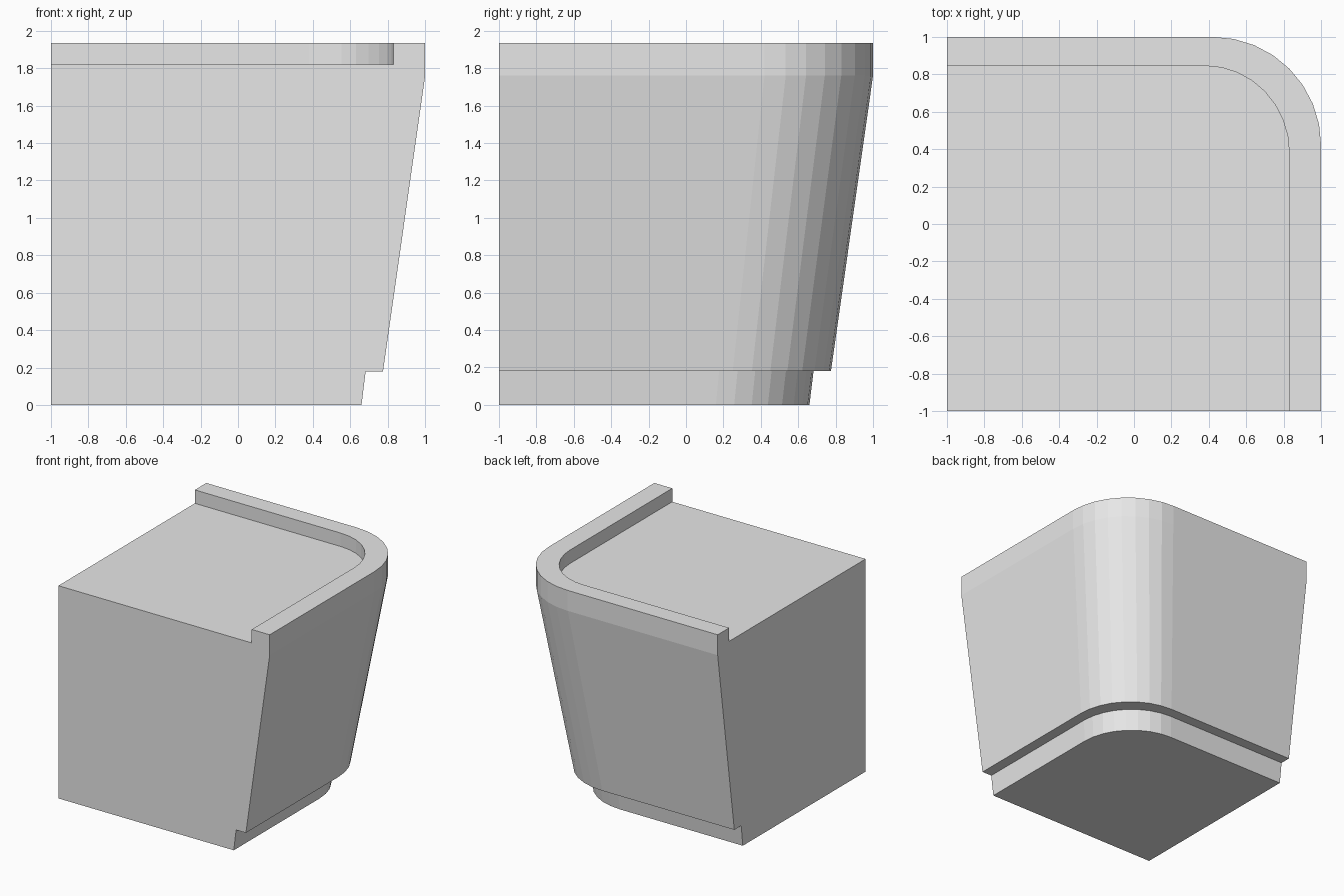
import bpy, bmesh, math

if "Cube" in bpy.data.objects:
    bpy.data.objects.remove(bpy.data.objects["Cube"])

SEGMENTS = 8


def ring(bm, z, ex, ey, cx, cy):
    """Open outline: right edge, rounded corner, back edge."""
    pts = [(ex, -1)]
    for i in range(SEGMENTS + 1):
        a = math.radians(90) * i / SEGMENTS
        pts.append((cx + (ex - cx) * math.cos(a), cy + (ey - cy) * math.sin(a)))
    pts.append((-1, ey))
    return [bm.verts.new((x, y, z)) for x, y in pts]


# Levels: height, x extent, y extent, corner centre x and y
levels = [
    (0.00, 0.66, 0.66, 0.16, 0.16),     # foot bottom
    (0.18, 0.682, 0.682, 0.177, 0.177), # foot top
    (0.18, 0.775, 0.775, 0.25, 0.25),   # body bottom
    (1.76, 1.00, 1.00, 0.42, 0.42),     # rim band bottom
    (1.935, 1.00, 1.00, 0.42, 0.42),    # rim outer edge
    (1.935, 0.83, 0.845, 0.38, 0.38),   # rim inner edge
    (1.82, 0.83, 0.845, 0.38, 0.38),    # recessed top
]

bm = bmesh.new()
rings = [ring(bm, *lv) for lv in levels]
low = bm.verts.new((-1, -1, 0))
high = bm.verts.new((-1, -1, 1.82))

# Outer walls, step, rim and inner lip
for a, b in zip(rings, rings[1:]):
    for i in range(len(a) - 1):
        bm.faces.new((a[i], a[i + 1], b[i + 1], b[i]))

# Underside, recessed top, flat front and flat left side
bm.faces.new([low] + rings[0][::-1])
bm.faces.new([high] + rings[-1])
bm.faces.new([low] + [r[0] for r in rings] + [high])
bm.faces.new([high] + [r[-1] for r in rings[::-1]] + [low])
bmesh.ops.recalc_face_normals(bm, faces=bm.faces)

mesh = bpy.data.meshes.new("corner_block")
bm.to_mesh(mesh)
bm.free()
block = bpy.data.objects.new("corner_block", mesh)
bpy.context.collection.objects.link(block)

grey = bpy.data.materials.new("light grey")
grey.diffuse_color = (0.8, 0.8, 0.8, 1)
grey.use_nodes = True
grey.node_tree.nodes["Principled BSDF"].inputs["Base Color"].default_value = grey.diffuse_color
mesh.materials.append(grey)
